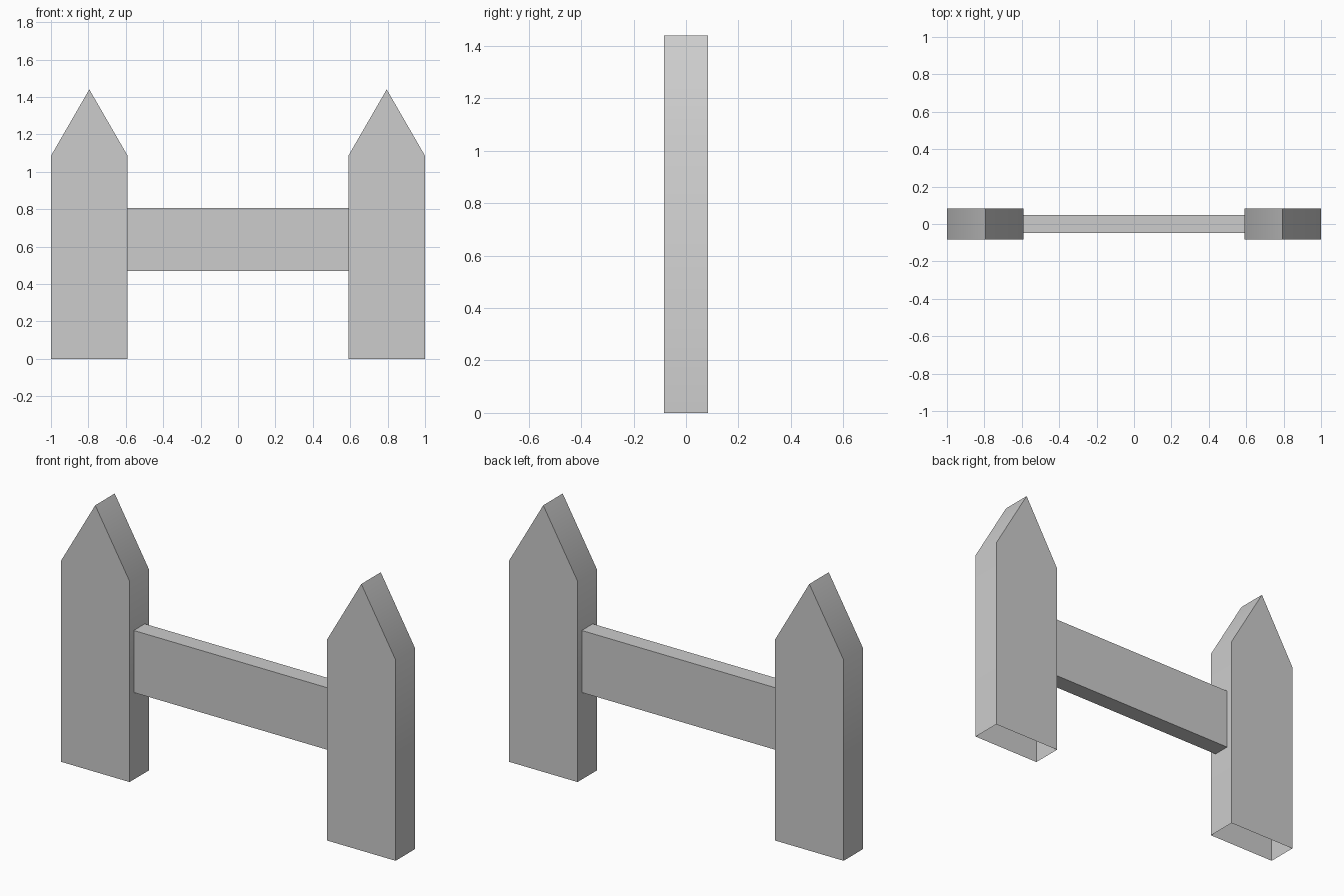
import bpy, bmesh, math

cube = bpy.data.objects.get("Cube")
if cube:
    bpy.data.objects.remove(cube, do_unlink=True)

grey = bpy.data.materials.new("plain_grey")
grey.use_nodes = True
colour = (0.604, 0.604, 0.604, 1)
grey.diffuse_color = colour
grey.node_tree.nodes["Principled BSDF"].inputs["Base Color"].default_value = colour


def prism(name, outline, half_depth, is_open):
    """Extrude an x-z outline along y, leaving out the sides picked by is_open."""
    bm = bmesh.new()
    front = [bm.verts.new((x, -half_depth, z)) for x, z in outline]
    back = [bm.verts.new((x, half_depth, z)) for x, z in outline]
    bm.faces.new(front)
    bm.faces.new(back[::-1])
    for i in range(len(outline)):
        j = (i + 1) % len(outline)
        if not is_open(outline[i], outline[j]):
            bm.faces.new((front[j], front[i], back[i], back[j]))
    mesh = bpy.data.meshes.new(name)
    bm.to_mesh(mesh)
    bm.free()
    mesh.materials.append(grey)
    obj = bpy.data.objects.new(name, mesh)
    bpy.context.collection.objects.link(obj)
    # Soft shading between side and slope, sharp everywhere else
    bpy.ops.object.select_all(action="DESELECT")
    obj.select_set(True)
    bpy.context.view_layer.objects.active = obj
    bpy.ops.object.shade_smooth_by_angle(angle=math.radians(35))
    return obj


# Pointed posts, open underneath
centre, half_width, shoulder, tip = 0.795, 0.205, 1.085, 1.44
for name, side in (("right_post", -1), ("left_post", 1)):
    cx = side * centre
    lo, hi = cx - half_width, cx + half_width
    prism(name, [(lo, 0), (hi, 0), (hi, shoulder), (cx, tip), (lo, shoulder)],
          0.083, lambda a, b: a[1] == 0 and b[1] == 0)

# Rail between the posts, open where it meets them
end = centre - half_width
prism("rail", [(-end, 0.47), (end, 0.47), (end, 0.805), (-end, 0.805)],
      0.047, lambda a, b: a[0] == b[0])
